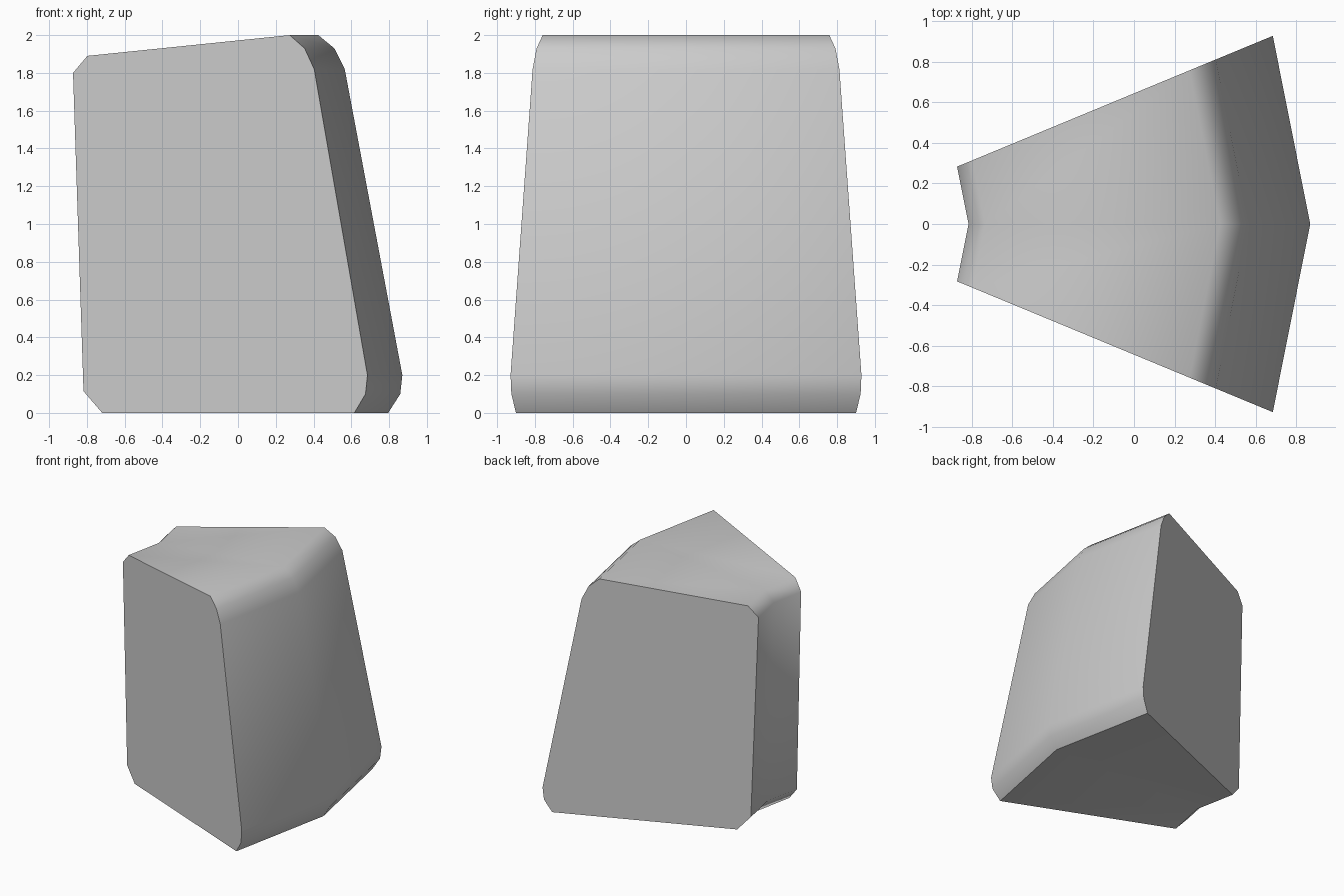
import bpy, bmesh, math

old = bpy.data.objects.get("Cube")
if old:
    bpy.data.objects.remove(old, do_unlink=True)

# Single grey stone material
GREY = (0.6, 0.6, 0.6, 1)
mat = bpy.data.materials.new("grey stone")
mat.use_nodes = True
mat.diffuse_color = GREY
mat.node_tree.nodes["Principled BSDF"].inputs["Base Color"].default_value = GREY

# Cross-section (radius, height), swept in two steps through an eighth of a turn
CENTRE_X = -1.557
PROFILE = [(0.74, 1.80), (0.822, 1.89), (1.982, 2.0), (2.067, 1.93), (2.122, 1.82),
           (2.427, 0.20), (2.416, 0.10), (2.352, 0), (0.907, 0), (0.80, 0.115)]
STEPS = 2
SWEEP = math.radians(45)

bm = bmesh.new()
rings = []
for s in range(STEPS + 1):
    a = SWEEP * (s / STEPS - 0.5)
    rings.append([bm.verts.new((CENTRE_X + r * math.cos(a), r * math.sin(a), z))
                  for r, z in PROFILE])

# Curved sides between sections, then the two flat end faces
for r0, r1 in zip(rings, rings[1:]):
    for i in range(len(PROFILE)):
        j = (i + 1) % len(PROFILE)
        bm.faces.new((r0[i], r0[j], r1[j], r1[i]))
bm.faces.new(rings[0])
bm.faces.new(rings[-1])
bmesh.ops.recalc_face_normals(bm, faces=bm.faces)

mesh = bpy.data.meshes.new("wedge_block")
bm.to_mesh(mesh)
bm.free()
mesh.materials.append(mat)
block = bpy.data.objects.new("wedge_block", mesh)
bpy.context.collection.objects.link(block)

# Smooth the rounded edges, keep the flat ends and base crisp
bpy.context.view_layer.objects.active = block
block.select_set(True)
bpy.ops.object.shade_smooth_by_angle(angle=math.radians(48))
